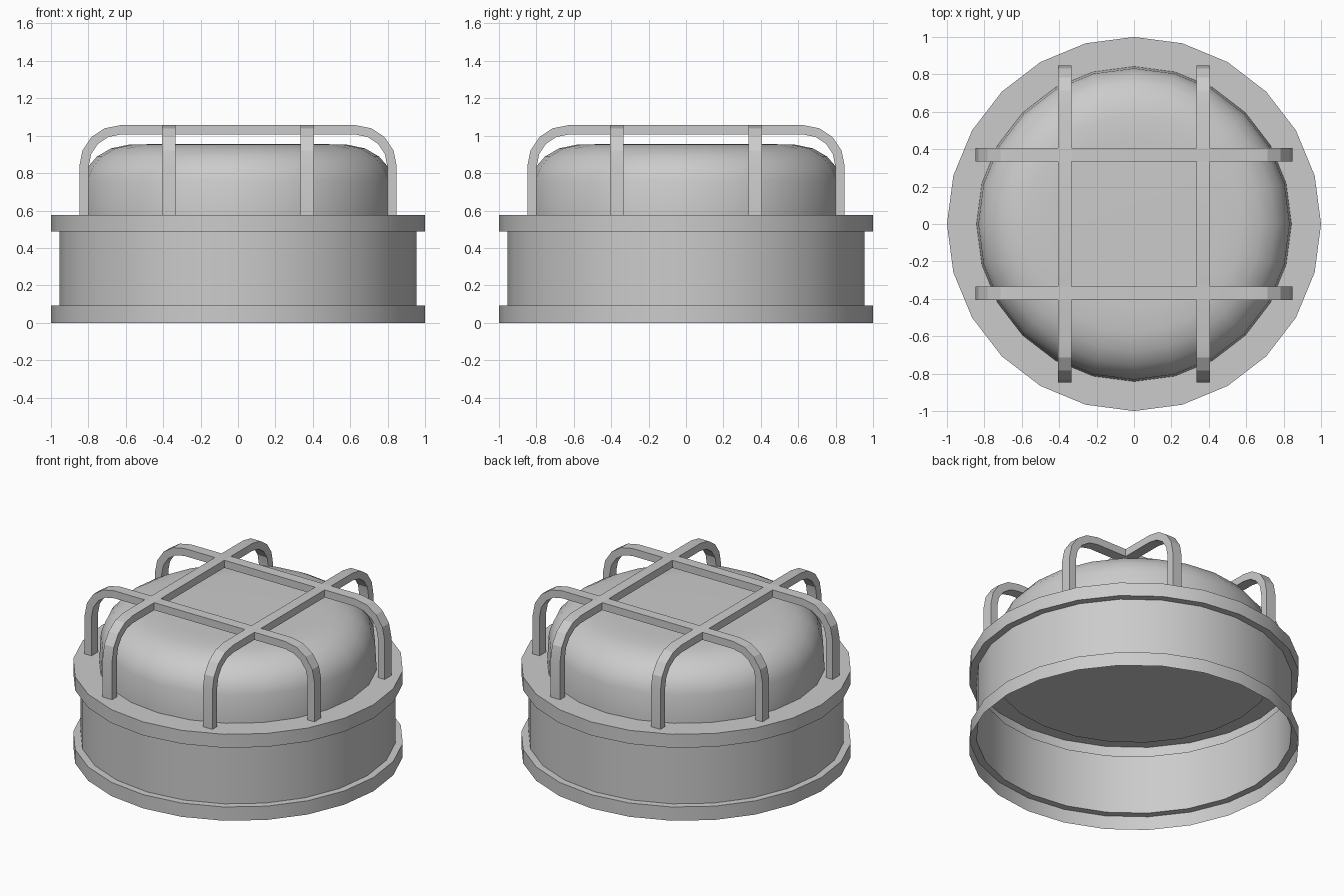
import bpy, bmesh
from math import sin, cos, pi, radians

if "Cube" in bpy.data.objects:
    bpy.data.objects.remove(bpy.data.objects["Cube"])

SIDES = 24


def finish(name, bm, smooth_angle):
    bmesh.ops.recalc_face_normals(bm, faces=bm.faces)
    mesh = bpy.data.meshes.new(name)
    bm.to_mesh(mesh)
    bm.free()
    ob = bpy.data.objects.new(name, mesh)
    bpy.context.collection.objects.link(ob)
    bpy.ops.object.select_all(action='DESELECT')
    ob.select_set(True)
    bpy.context.view_layer.objects.active = ob
    bpy.ops.object.shade_smooth_by_angle(angle=radians(smooth_angle))
    return ob


def turned(name, profile, cap_first=False, cap_last=False):
    """Revolve (radius, z) points around z, optionally capping the ends."""
    bm = bmesh.new()
    rings = [[bm.verts.new((r * cos(2 * pi * i / SIDES), r * sin(2 * pi * i / SIDES), z))
              for i in range(SIDES)] for r, z in profile]
    for a, b in zip(rings, rings[1:]):
        for i in range(SIDES):
            j = (i + 1) % SIDES
            bm.faces.new((a[i], a[j], b[j], b[i]))
    if cap_first:
        bm.faces.new(rings[0])
    if cap_last:
        bm.faces.new(rings[-1])
    return finish(name, bm, 35)


def cage_bar(name, offset, along_x):
    """Flat strip bent over the dome, with rounded shoulders."""
    cx, cz, r_out, thick, half_w = 0.63, 0.838, 0.218, 0.05, 0.035
    arc = [i * pi / 8 for i in range(5)]

    def half(r):
        return [(cx + r, 0.577)] + [(cx + r * cos(a), cz + r * sin(a)) for a in arc]

    def path(r):
        h = half(r)
        return h + [(-x, z) for x, z in reversed(h)]

    bm = bmesh.new()
    sections = []
    for (xo, zo), (xi, zi) in zip(path(r_out), path(r_out - thick)):
        pts = [(xo, -half_w, zo), (xo, half_w, zo), (xi, half_w, zi), (xi, -half_w, zi)]
        pts = [(x, y + offset, z) if along_x else (y + offset, x, z) for x, y, z in pts]
        sections.append([bm.verts.new(p) for p in pts])
    for a, b in zip(sections, sections[1:]):
        for i in range(4):
            j = (i + 1) % 4
            bm.faces.new((a[i], a[j], b[j], b[i]))
    bm.faces.new(sections[0])
    bm.faces.new(sections[-1])
    return finish(name, bm, 20)


# Housing: thin shell with two flanges, open underneath, ring-shaped top
turned("housing", [(1.0, 0), (1.0, 0.092), (0.955, 0.092), (0.955, 0.487),
                   (1.0, 0.487), (1.0, 0.577), (0.842, 0.577)])

# Lens: low dome seated through the ring, with rounded shoulder and flat base
turned("lens_dome", [(0.842, 0.52), (0.842, 0.577), (0.832, 0.76), (0.805, 0.83),
                     (0.755, 0.888), (0.68, 0.932), (0.58, 0.953), (0.45, 0.955)],
       cap_first=True, cap_last=True)

# Guard cage: two crossing pairs of bars
for side, label in ((-1, "a"), (1, "b")):
    cage_bar("guard_bar_x_" + label, side * 0.37, True)
    cage_bar("guard_bar_y_" + label, side * 0.37, False)
